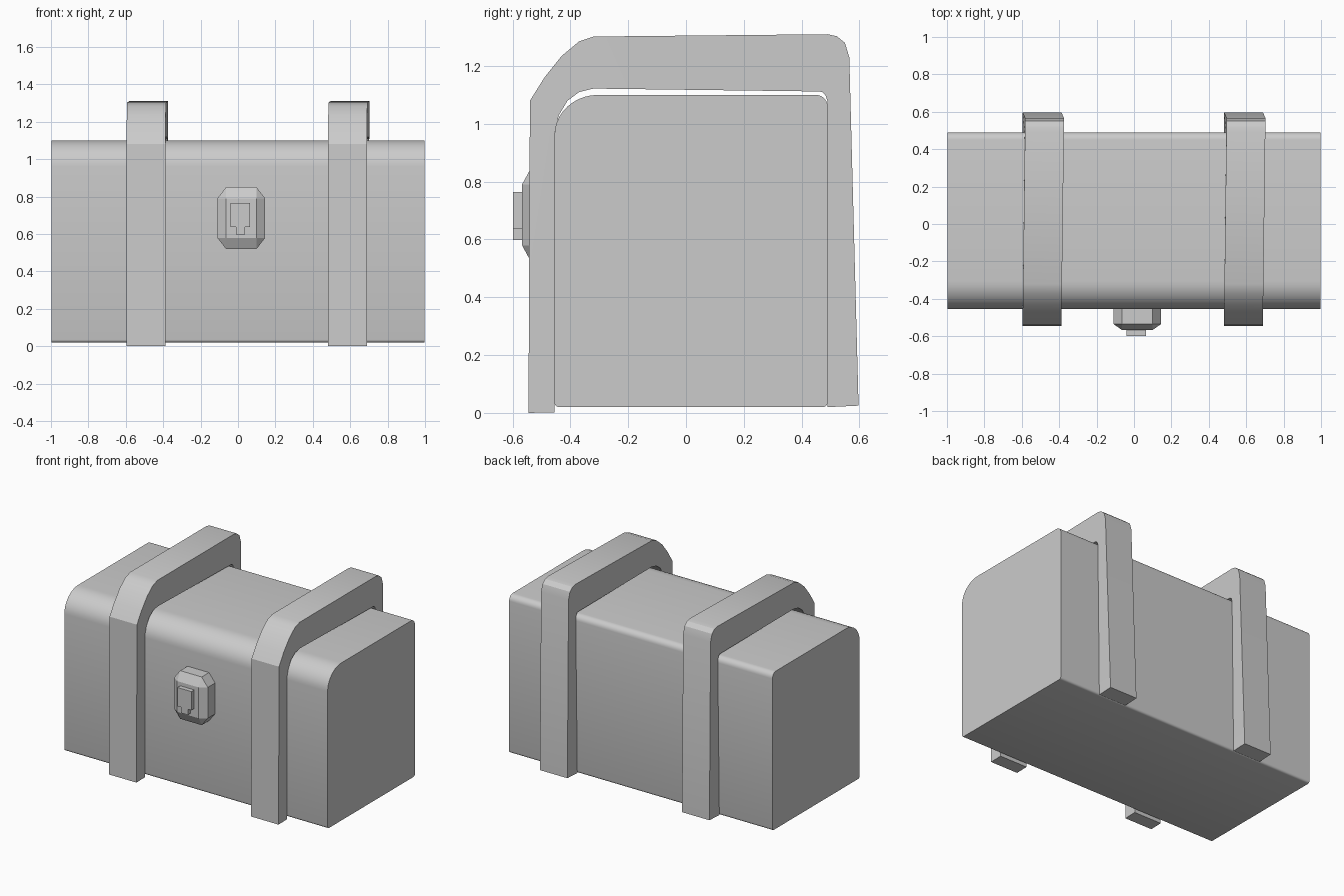
import bpy, bmesh
from math import sin, cos, pi

if "Cube" in bpy.data.objects:
    bpy.data.objects.remove(bpy.data.objects["Cube"])


def make(name, bm):
    bmesh.ops.recalc_face_normals(bm, faces=bm.faces[:])
    me = bpy.data.meshes.new(name)
    bm.to_mesh(me)
    bm.free()
    ob = bpy.data.objects.new(name, me)
    bpy.context.collection.objects.link(ob)
    return ob


def smooth(ob, angle):
    bpy.ops.object.select_all(action='DESELECT')
    ob.select_set(True)
    bpy.context.view_layer.objects.active = ob
    bpy.ops.object.shade_smooth_by_angle(angle=angle)


def arc(cx, cz, rx, rz, a0, a1, n):
    return [(cx + rx * cos(a0 + (a1 - a0) * i / n),
             cz + rz * sin(a0 + (a1 - a0) * i / n)) for i in range(n + 1)]


def prism(name, points, move):
    """Extrude a closed outline of 3D points along a vector."""
    bm = bmesh.new()
    face = bm.faces.new([bm.verts.new(p) for p in points])
    new = bmesh.ops.extrude_face_region(bm, geom=[face])['geom']
    bmesh.ops.translate(bm, vec=move,
                        verts=[v for v in new if isinstance(v, bmesh.types.BMVert)])
    return make(name, bm)


# Chest body: side outline with a broad front curve and small back curve
side = (arc(-0.305, 0.96, 0.15, 0.14, pi, pi / 2, 10)
        + arc(0.45, 1.06, 0.04, 0.04, pi / 2, 0, 6)
        + arc(0.475, 0.035, 0.015, 0.015, 0, -pi / 2, 3)
        + arc(-0.44, 0.035, 0.015, 0.015, -pi / 2, -pi, 3))
body = prism("chest_body", [(-0.998, y, z) for y, z in side], (1.996, 0, 0))
smooth(body, 0.6)

# Straps: paired outer and inner points running front, over the lid, then back
outer = [(-0.545, 0), (-0.54, 1.08), (-0.49, 1.16), (-0.43, 1.235), (-0.37, 1.285),
         (-0.32, 1.302), (0.49, 1.31), (0.522, 1.303), (0.55, 1.28), (0.565, 1.23),
         (0.597, 0.025)]
inner = [(-0.455, 0.002), (-0.455, 0.97), (-0.44, 1.03), (-0.41, 1.08), (-0.37, 1.11),
         (-0.32, 1.122), (0.46, 1.112), (0.472, 1.11), (0.482, 1.10), (0.489, 1.08),
         (0.49, 0.02)]


def strap(name, x0):
    bm = bmesh.new()
    rings = []
    for o, i in zip(outer, inner):
        # the strap drifts slightly to the right over the lid
        def shift(p):
            return 0.014 * (p[0] + 0.545) / 1.1 * min(1, p[1] / 1.2)
        rings.append([bm.verts.new((x + shift(p), *p)) for x, p in
                      ((x0, o), (x0 + 0.208, o), (x0 + 0.208, i), (x0, i))])
    for a, b in zip(rings, rings[1:]):
        for k in range(4):
            m = (k + 1) % 4
            bm.faces.new((a[k], a[m], b[m], b[k]))
    bm.faces.new(rings[0])
    bm.faces.new(rings[-1])
    smooth(make(name, bm), 0.45)


strap("left_strap", -0.596)
strap("right_strap", 0.481)

# Lock plate: bevelled block set into the front
bm = bmesh.new()
bmesh.ops.create_cube(bm, size=1)
bmesh.ops.bevel(bm, geom=bm.edges[:], offset=0.18, segments=1, affect='EDGES')
bmesh.ops.scale(bm, vec=(0.255, 0.18, 0.33), verts=bm.verts[:])
bmesh.ops.translate(bm, vec=(0.0175, -0.477, 0.685), verts=bm.verts[:])
make("lock_plate", bm)

# Latch: raised tab with a narrow lower tongue
tab = [(-0.04, 0.765), (0.065, 0.765), (0.065, 0.637), (0.038, 0.637),
       (0.038, 0.598), (-0.012, 0.598), (-0.012, 0.637), (-0.04, 0.637)]
prism("latch_tab", [(x, -0.55, z) for x, z in tab], (0, -0.048, 0))
